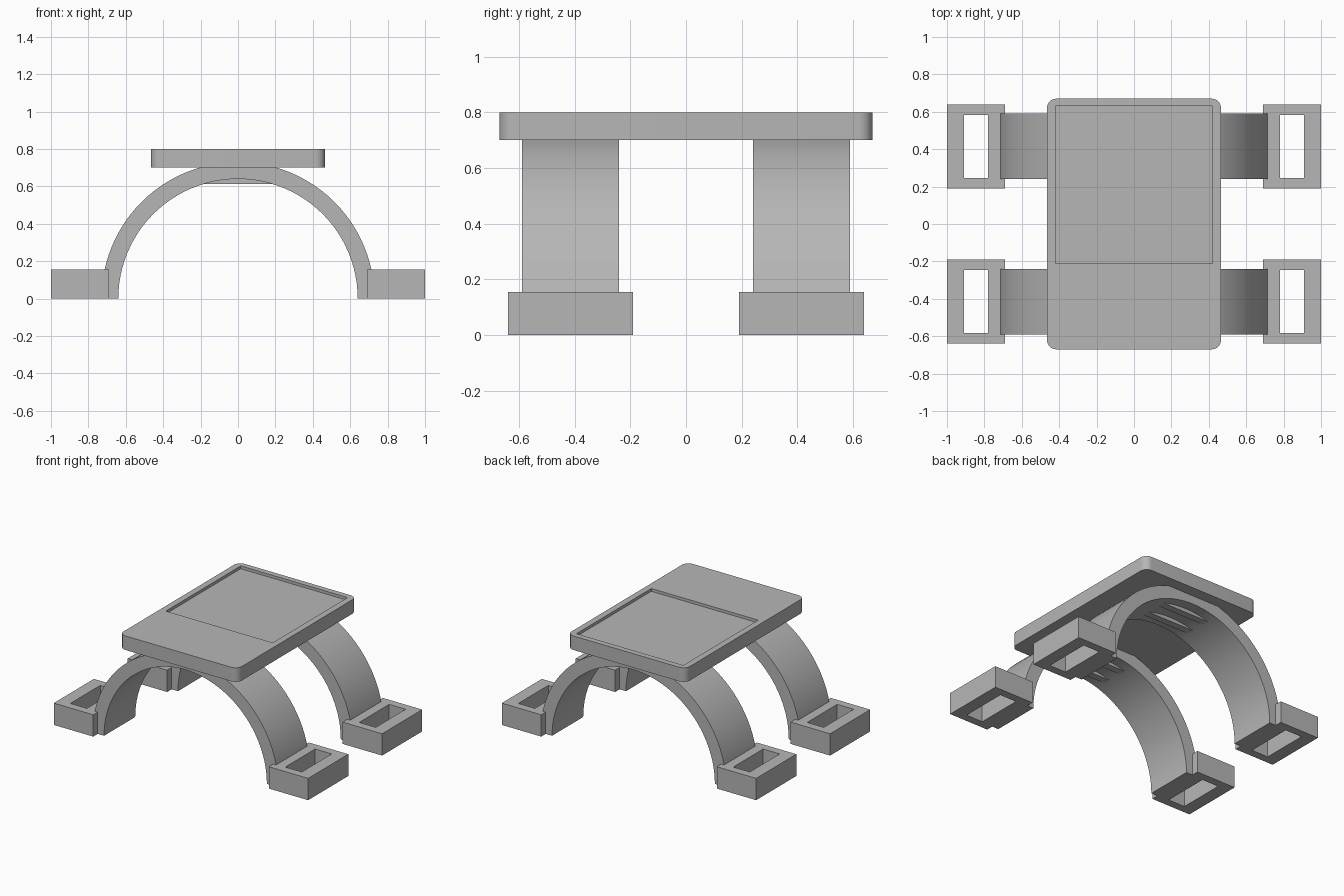
import bpy, bmesh, math

cube = bpy.data.objects.get("Cube")
if cube:
    bpy.data.objects.remove(cube, do_unlink=True)

grey = bpy.data.materials.new("matte grey")
grey.use_nodes = True
COLOUR = (0.47, 0.47, 0.47, 1)
grey.diffuse_color = COLOUR
grey.node_tree.nodes["Principled BSDF"].inputs["Base Color"].default_value = COLOUR


def finish(name, bm):
    bmesh.ops.recalc_face_normals(bm, faces=bm.faces)
    mesh = bpy.data.meshes.new(name)
    bm.to_mesh(mesh)
    bm.free()
    mesh.materials.append(grey)
    obj = bpy.data.objects.new(name, mesh)
    bpy.context.collection.objects.link(obj)
    bpy.ops.object.select_all(action='DESELECT')
    obj.select_set(True)
    bpy.context.view_layer.objects.active = obj
    bpy.ops.object.shade_smooth_by_angle(angle=math.radians(30))
    return obj


def rectangle(x0, x1, y0, y1, radius=0):
    """Outline of a rectangle, with rounded corners if radius is given."""
    if not radius:
        return [(x0, y0), (x1, y0), (x1, y1), (x0, y1)]
    centres = [(x1 - radius, y1 - radius), (x0 + radius, y1 - radius),
               (x0 + radius, y0 + radius), (x1 - radius, y0 + radius)]
    steps = 8
    return [(cx + radius * math.cos(a), cy + radius * math.sin(a))
            for q, (cx, cy) in enumerate(centres)
            for a in [(q + i / steps) * math.pi / 2 for i in range(steps + 1)]]


def pocketed_slab(name, outer, inner, z0, z1, floor):
    """Slab with a pocket down to floor, or a through hole if floor == z0."""
    bm = bmesh.new()

    def ring(points, z):
        verts = [bm.verts.new((x, y, z)) for x, y in points]
        edges = [bm.edges.new((v, verts[i - 1])) for i, v in enumerate(verts)]
        return verts, edges

    def walls(a, b):
        for i in range(len(a)):
            bm.faces.new((a[i - 1], a[i], b[i], b[i - 1]))

    low, low_edges = ring(outer, z0)
    high, high_edges = ring(outer, z1)
    pocket_low, pocket_low_edges = ring(inner, floor)
    pocket_high, pocket_high_edges = ring(inner, z1)
    bmesh.ops.triangle_fill(bm, edges=high_edges + pocket_high_edges, use_beauty=True)
    if floor == z0:
        bmesh.ops.triangle_fill(bm, edges=low_edges + pocket_low_edges, use_beauty=True)
    else:
        bm.faces.new(low)
        bm.faces.new(pocket_low)
    walls(low, high)
    walls(pocket_low, pocket_high)
    return finish(name, bm)


def extrude_y(name, outline, y0, y1):
    """Extrude an x-z outline between two y positions."""
    bm = bmesh.new()
    front = [bm.verts.new((x, y0, z)) for x, z in outline]
    back = [bm.verts.new((x, y1, z)) for x, z in outline]
    bm.faces.new(front)
    bm.faces.new(back)
    for i in range(len(front)):
        bm.faces.new((front[i - 1], front[i], back[i], back[i - 1]))
    return finish(name, bm)


def arc(radius, start, end, steps):
    return [(radius * math.cos(a), radius * math.sin(a))
            for a in [start + (end - start) * i / steps for i in range(steps + 1)]]


# Top plate with a shallow rectangular recess
pocketed_slab("top_plate", rectangle(-0.465, 0.465, -0.67, 0.67, 0.05),
              rectangle(-0.42, 0.42, -0.21, 0.63), 0.70, 0.80, 0.78)

INNER, OUTER = 0.64, 0.73
for place, y in (("front", -0.415), ("back", 0.415)):
    # Half-round arch carrying the plate
    outline = arc(OUTER, 0, math.pi, 48) + arc(INNER, math.pi, 0, 48)
    extrude_y(place + "_arch", outline, y - 0.175, y + 0.175)

    # Flat-bottomed ribs under the crown of the arch
    half = math.acos(0.2 / INNER)
    rib = arc(INNER + 0.005, half, math.pi - half, 12)
    for side, offset in (("front", -0.075), ("back", 0.075)):
        extrude_y(f"{place}_arch_{side}_rib", rib, y + offset - 0.025, y + offset + 0.025)

    # Feet with slots running through them
    for side, s in (("left", 1), ("right", -1)):
        xs, hole = sorted((s * 0.69, s)), sorted((s * 0.78, s * 0.91))
        pocketed_slab(f"{place}_{side}_foot", rectangle(*xs, y - 0.225, y + 0.225),
                      rectangle(*hole, y - 0.168, y + 0.168), 0, 0.155, 0)
